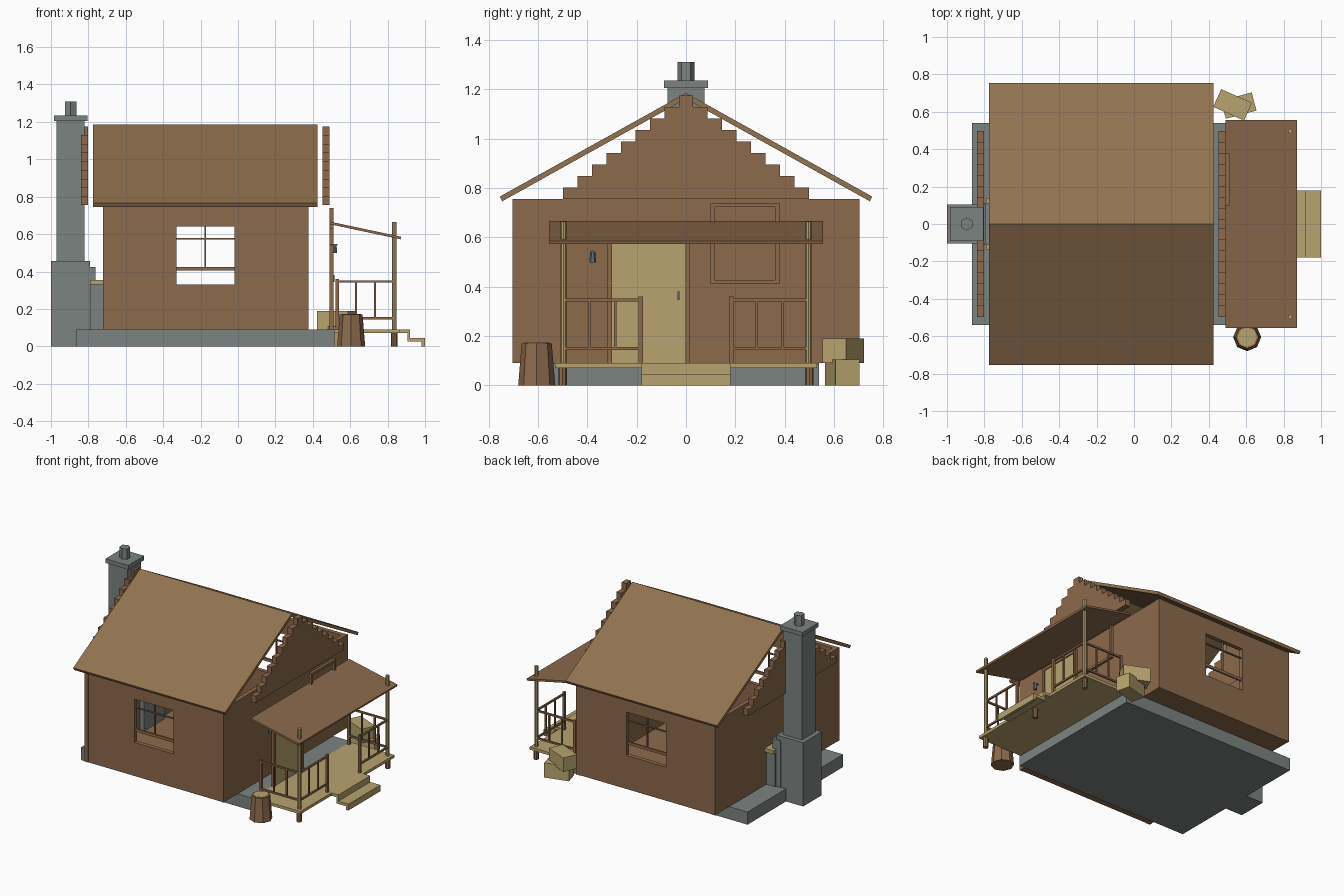
import bpy, bmesh, math
from mathutils import Matrix, Vector

if "Cube" in bpy.data.objects:
    bpy.data.objects.remove(bpy.data.objects["Cube"])


def material(name, rgb):
    m = bpy.data.materials.new(name)
    lin = [((c / 255 + 0.055) / 1.055) ** 2.4 for c in rgb]
    m.diffuse_color = (*lin, 1)
    m.use_nodes = True
    m.node_tree.nodes["Principled BSDF"].inputs["Base Color"].default_value = m.diffuse_color
    return m


BROWN = material("brown wood", (140, 106, 76))
ROOF = material("roof wood", (146, 114, 80))
TAN = material("pale wood", (184, 164, 110))
STONE = material("grey stone", (124, 131, 128))
METAL = material("blue grey metal", (96, 110, 120))


def finish(name, bm, *mats):
    bmesh.ops.recalc_face_normals(bm, faces=bm.faces)
    me = bpy.data.meshes.new(name)
    bm.to_mesh(me)
    bm.free()
    for m in mats:
        me.materials.append(m)
    ob = bpy.data.objects.new(name, me)
    bpy.context.collection.objects.link(ob)
    return ob


def box(name, mat, x, y, z, turn=0):
    """Box from (min, max) ranges, optionally turned about its own z axis."""
    bm = bmesh.new()
    bmesh.ops.create_cube(bm, size=1)
    size = [r[1] - r[0] for r in (x, y, z)]
    mid = [(r[0] + r[1]) / 2 for r in (x, y, z)]
    bm.transform(Matrix.Translation(mid) @ Matrix.Rotation(math.radians(turn), 4, 'Z')
                 @ Matrix.Diagonal((*size, 1)))
    return finish(name, bm, mat)


def pole(name, mat, x, y, z, r, r_top=None, sides=8):
    bm = bmesh.new()
    bmesh.ops.create_cone(bm, cap_ends=True, segments=sides, radius1=r,
                          radius2=r if r_top is None else r_top, depth=z[1] - z[0])
    bm.transform(Matrix.Translation((x, y, (z[0] + z[1]) / 2)))
    return finish(name, bm, mat)


def prism(name, mat, points, axis, lo, hi):
    """Extrude a 2D profile along x (points are y,z) or y (points are x,z)."""
    bm = bmesh.new()
    place = (lambda p: (lo, p[0], p[1])) if axis == 'X' else (lambda p: (p[0], lo, p[1]))
    face = bm.faces.new([bm.verts.new(place(p)) for p in points])
    ext = bmesh.ops.extrude_face_region(bm, geom=[face])
    d = Vector((hi - lo, 0, 0)) if axis == 'X' else Vector((0, hi - lo, 0))
    bmesh.ops.translate(bm, vec=d, verts=[v for v in ext['geom'] if isinstance(v, bmesh.types.BMVert)])
    return finish(name, bm, mat)


def ring(name, mat, outer, inner, axis, lo, hi):
    """Rectangular slab with a rectangular hole; rects are (u0, u1, z0, z1)."""
    bm = bmesh.new()
    loops = []
    for d in (lo, hi):
        for u0, u1, z0, z1 in (outer, inner):
            loops.append([bm.verts.new((d, u, z) if axis == 'X' else (u, d, z))
                          for u, z in ((u0, z0), (u1, z0), (u1, z1), (u0, z1))])
    a, b, c, d = loops
    for p, q in ((a, b), (c, d), (a, c), (b, d)):
        for i in range(4):
            j = (i + 1) % 4
            bm.faces.new((p[i], p[j], q[j], q[i]))
    return finish(name, bm, mat)


# Foundation and floor
box("foundation", STONE, (-0.865, 0.515), (-0.54, 0.54), (0, 0.09))
box("floor", BROWN, (-0.70, 0.355), (-0.68, 0.68), (0.09, 0.10))

# Long walls with window openings, sash bars, and corner boards
X0, X1, TOP = -0.72, 0.375, 0.755
for s, side in ((-1, "front"), (1, "back")):
    ring(side + "_wall", BROWN, (X0, X1, 0.09, TOP), (-0.33, -0.02, 0.33, 0.64),
         'Y', s * 0.70, s * 0.67)
    y = (s * 0.685 - 0.006, s * 0.685 + 0.006)
    box(side + "_window_sill_bar", BROWN, (-0.33, -0.02), y, (0.405, 0.425))
    box(side + "_window_upright", BROWN, (-0.179, -0.172), y, (0.425, 0.64))
    box(side + "_window_crossbar", BROWN, (-0.33, -0.02), y, (0.572, 0.579))
    for cx in (X0, X1 - 0.025):
        box(side + "_corner_board", BROWN, (cx - 0.002, cx + 0.027),
            (s * 0.69 - 0.013, s * 0.69 + 0.013), (0.09, TOP))

# End walls and stepped log gables, which stand clear of the walls
for x, name, g0, g1 in ((X0, "left", -0.84, -0.803), (X1 - 0.03, "right", 0.453, 0.49)):
    box(name + "_wall", BROWN, (x, x + 0.03), (-0.67, 0.67), (0.09, TOP))
    for i in range(9):
        w = 0.498 - 0.0588 * i
        box(name + "_gable_log", BROWN, (g0, g1), (-w, w),
            (0.755 + 0.0467 * i, 0.755 + 0.0467 * (i + 1)))

# Main roof
prism("roof", ROOF, [(0, 1.185), (0.755, 0.765), (0.745, 0.746), (0, 1.161),
                     (-0.745, 0.746), (-0.755, 0.765)], 'X', -0.775, 0.425)

# Chimney and fireplace
box("chimney_base", STONE, (-1.0, -0.79), (-0.105, 0.105), (0, 0.455))
box("chimney_stack", STONE, (-0.97, -0.82), (-0.075, 0.075), (0.455, 1.205))
box("chimney_cap", STONE, (-0.985, -0.805), (-0.09, 0.09), (1.205, 1.235))
pole("chimney_pot", STONE, -0.895, 0, (1.235, 1.31), 0.035, sides=6)
box("fireplace_back", STONE, (-0.825, -0.762), (-0.11, 0.11), (0.09, 0.425))
box("fireplace", STONE, (-0.79, -0.66), (-0.12, 0.12), (0.09, 0.33))
box("mantel", TAN, (-0.79, -0.65), (-0.14, 0.14), (0.33, 0.355))

# Door with frame, handle and wall lamp
box("door", TAN, (0.492, 0.503), (-0.30, -0.003), (0.09, 0.61))
for y in (-0.32, -0.003):
    box("door_jamb", BROWN, (0.49, 0.51), (y, y + 0.02), (0.09, 0.61))
box("door_head", BROWN, (0.49, 0.51), (-0.32, 0.017), (0.61, 0.63))
box("door_handle", METAL, (0.503, 0.515), (-0.034, -0.026), (0.345, 0.38))
box("lamp_arm", METAL, (0.49, 0.532), (-0.382, -0.374), (0.54, 0.547))
pole("lamp", METAL, 0.518, -0.378, (0.498, 0.54), 0.013, 0.011, 6)

# Window frame beside the door
ring("porch_window_frame", BROWN, (0.10, 0.378, 0.41, 0.74), (0.117, 0.361, 0.427, 0.723),
     'X', 0.49, 0.51)

# Porch deck, steps and roof
box("porch_deck", TAN, (0.49, 0.865), (-0.53, 0.53), (0.07, 0.09))
box("upper_step", TAN, (0.865, 0.92), (-0.18, 0.18), (0.07, 0.09))
box("upper_riser", TAN, (0.905, 0.92), (-0.18, 0.18), (0.045, 0.07))
box("lower_step", TAN, (0.905, 1.0), (-0.18, 0.18), (0.025, 0.045))
box("lower_riser", TAN, (0.98, 1.0), (-0.18, 0.18), (0, 0.025))
prism("porch_roof", BROWN, [(0.49, 0.667), (0.872, 0.586), (0.869, 0.572), (0.49, 0.653)],
      'Y', -0.556, 0.556)
for y in (-0.5, 0, 0.5):
    pole("porch_foot", BROWN, 0.835, y, (0, 0.07), 0.017)

# Porch posts and railings, mirrored left and right
for s in (-1, 1):
    pole("porch_post", TAN, 0.835, s * 0.497, (0.09, 0.665), 0.012)
    box("front_newel", BROWN, (0.827, 0.843), (s * 0.183 - 0.009, s * 0.183 + 0.009), (0.09, 0.36))
    box("side_newel", BROWN, (0.521, 0.539), (s * 0.497 - 0.008, s * 0.497 + 0.008), (0.09, 0.36))
    for z in (0.15, 0.346):
        ends = sorted((s * 0.183, s * 0.497))
        box("front_rail", BROWN, (0.829, 0.841), ends, (z - 0.006, z + 0.006))
        box("side_rail", BROWN, (0.53, 0.835), (s * 0.497 - 0.006, s * 0.497 + 0.006),
            (z - 0.006, z + 0.006))
    for t in (1 / 3, 2 / 3):
        y, x = s * (0.183 + 0.314 * t), 0.53 + 0.305 * t
        for bx, by in ((0.835, y), (x, s * 0.497)):
            box("baluster", BROWN, (bx - 0.005, bx + 0.005), (by - 0.005, by + 0.005), (0.15, 0.346))

# Chopping stump with a pale cut face
pole("stump", BROWN, 0.605, -0.605, (0, 0.17), 0.075, 0.061, 8)
pole("stump_cut_face", TAN, 0.605, -0.605, (0.168, 0.174), 0.052, sides=8)

# Stacked bales beside the porch
box("lower_bale", TAN, (0.475, 0.645), (0.583, 0.683), (0, 0.105), turn=15)
box("upper_bale", TAN, (0.437, 0.617), (0.585, 0.689), (0.09, 0.19), turn=-24)
